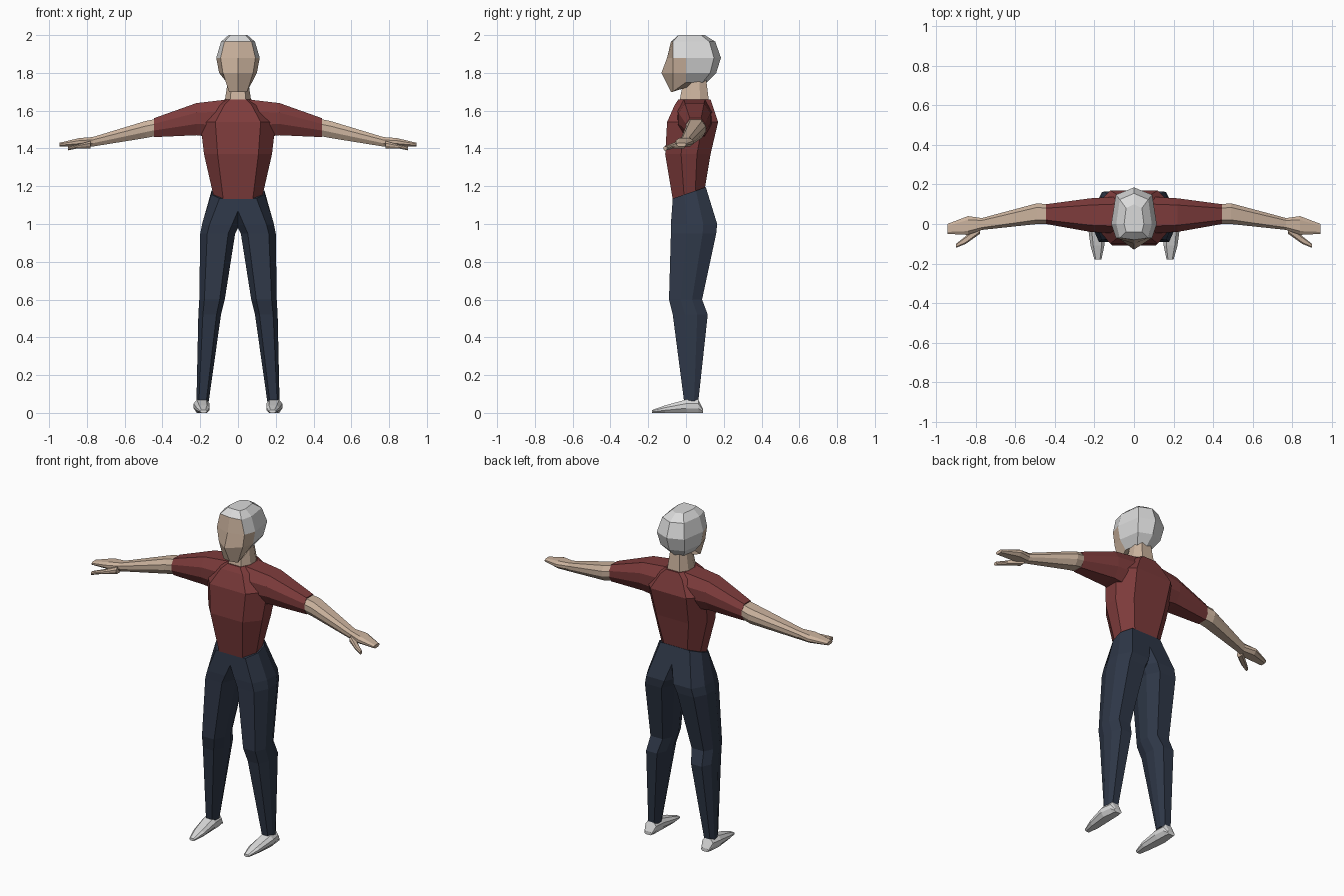
import bpy, bmesh

cube = bpy.data.objects.get("Cube")
if cube:
    bpy.data.objects.remove(cube)


def material(name, red, green, blue):
    mat = bpy.data.materials.new(name)
    mat.use_nodes = True
    colour = (red, green, blue, 1)
    mat.diffuse_color = colour
    mat.node_tree.nodes["Principled BSDF"].inputs["Base Color"].default_value = colour
    return mat


skin = material("skin", .6, .45, .34)
light_grey = material("light_grey", .7, .7, .7)
shirt_red = material("shirt_red", .21, .045, .045)
trouser_navy = material("trouser_navy", .028, .039, .065)


def chamfered_box(left, right, low, high):
    """Eight-sided cross-section: a box with its corners cut in proportion."""
    side = (right - left) / 5
    near = low + (high - low) * .35
    far = high - (high - low) * .3
    return [(left + side, low), (right - side, low), (right, near), (right, far),
            (right - side, high), (left + side, high), (left, far), (left, near)]


def along_x(x, front, back, bottom, top):
    return [(x, y, z) for y, z in chamfered_box(front, back, bottom, top)]


def along_y(y, left, right, bottom, top):
    return [(x, y, z) for x, z in chamfered_box(left, right, bottom, top)]


def along_z(z, left, right, front, back, rise=0):
    """Level ring, or a tilted one whose back edge is lifted by rise."""
    slope = rise / (back - front)
    return [(x, y, z + slope * (y - front))
            for x, y in chamfered_box(left, right, front, back)]


def centred(z, half_width, front, back, rise=0):
    return along_z(z, -half_width, half_width, front, back, rise)


def head_ring(z, half_width, front, back, rise=0):
    """Ring from the face centre round the left side to the back and home again."""
    corner = half_width * .8
    half = [(0, front, z), (corner, max(front, -.07), z), (half_width, 0, z + rise),
            (corner, back * .8, z + rise), (0, back, z + rise)]
    return half + [(-x, y, h) for x, y, h in reversed(half[1:-1])]


def loft(name, mat, ring, stations, mirror=False):
    """Skin a closed tube through the rings made at each station."""
    bm = bmesh.new()
    loops = [[bm.verts.new(point) for point in ring(*station)] for station in stations]
    for lower, upper in zip(loops, loops[1:]):
        for i in range(len(lower)):
            bm.faces.new((lower[i - 1], lower[i], upper[i], upper[i - 1]))
    bm.faces.new(loops[0])
    bm.faces.new(loops[-1])
    bmesh.ops.recalc_face_normals(bm, faces=bm.faces)
    mesh = bpy.data.meshes.new(name)
    bm.to_mesh(mesh)
    bm.free()
    mesh.materials.append(mat)
    part = bpy.data.objects.new(name, mesh)
    bpy.context.collection.objects.link(part)
    if mirror:
        part.modifiers.new("Mirror", 'MIRROR').use_axis[0] = True
    return part


# Shirt body, from the tilted hem to the collar
loft("shirt_body", shirt_red, centred, [
    (1.13, .13, -.07, .1, .06),
    (1.37, .18, -.11, .13),
    (1.54, .2, -.1, .17),
    (1.63, .12, -.06, .14),
    (1.66, .07, -.04, .13),
])

# Sleeves, rooted inside the chest
loft("sleeves", shirt_red, along_x, [
    (.05, -.05, .14, 1.45, 1.66),
    (.22, -.04, .13, 1.47, 1.64),
    (.445, 0, .1, 1.46, 1.56),
], mirror=True)

# Forearms with mitten hands, and the thumbs
loft("arms", skin, along_x, [
    (.44, 0, .1, 1.465, 1.555),
    (.49, 0, .105, 1.455, 1.545),
    (.77, -.03, .03, 1.41, 1.46),
    (.84, -.055, .04, 1.41, 1.455),
    (.945, -.05, 0, 1.41, 1.43),
], mirror=True)

loft("thumbs", skin, along_x, [
    (.78, -.05, 0, 1.4, 1.44),
    (.85, -.1, -.06, 1.4, 1.42),
    (.9, -.12, -.1, 1.39, 1.41),
], mirror=True)

# Trouser legs, overlapping at the hips
loft("trousers", trouser_navy, along_z, [
    (.06, .155, .22, -.01, .065),
    (.52, .09, .21, -.07, .115),
    (.6, .07, .205, -.09, .085),
    (.95, .015, .2, -.08, .16),
    (1, -.01, .19, -.08, .165),
    (1.135, -.07, .14, -.07, .105, .06),
], mirror=True)

# Shoes, from toe to heel
loft("shoes", light_grey, along_y, [
    (-.18, .165, .2, 0, .015),
    (-.11, .15, .22, 0, .04),
    (0, .15, .235, 0, .07),
    (.065, .155, .225, 0, .07),
    (.09, .165, .215, 0, .02),
], mirror=True)

# Neck
loft("neck", skin, centred, [
    (1.62, .075, -.04, .125),
    (1.78, .05, -.01, .105),
])

# Head, from the chin to the crown
head = loft("head", light_grey, head_ring, [
    (1.7, .06, -.08, .11, .05),
    (1.8, .1, -.13, .16),
    (1.88, .115, -.1, .185),
    (1.965, .09, -.08, .155),
    (2, .05, -.04, .1),
])

# Face, cheeks and underside of the jaw are skin; the rest is hair
head.data.materials.append(skin)
for face in head.data.polygons:
    x, y, z = face.center
    brow = 1.95 if abs(face.normal.x) < .6 else 1.88
    if (y < -.02 and z < brow) or face.normal.z < -.9:
        face.material_index = 1
